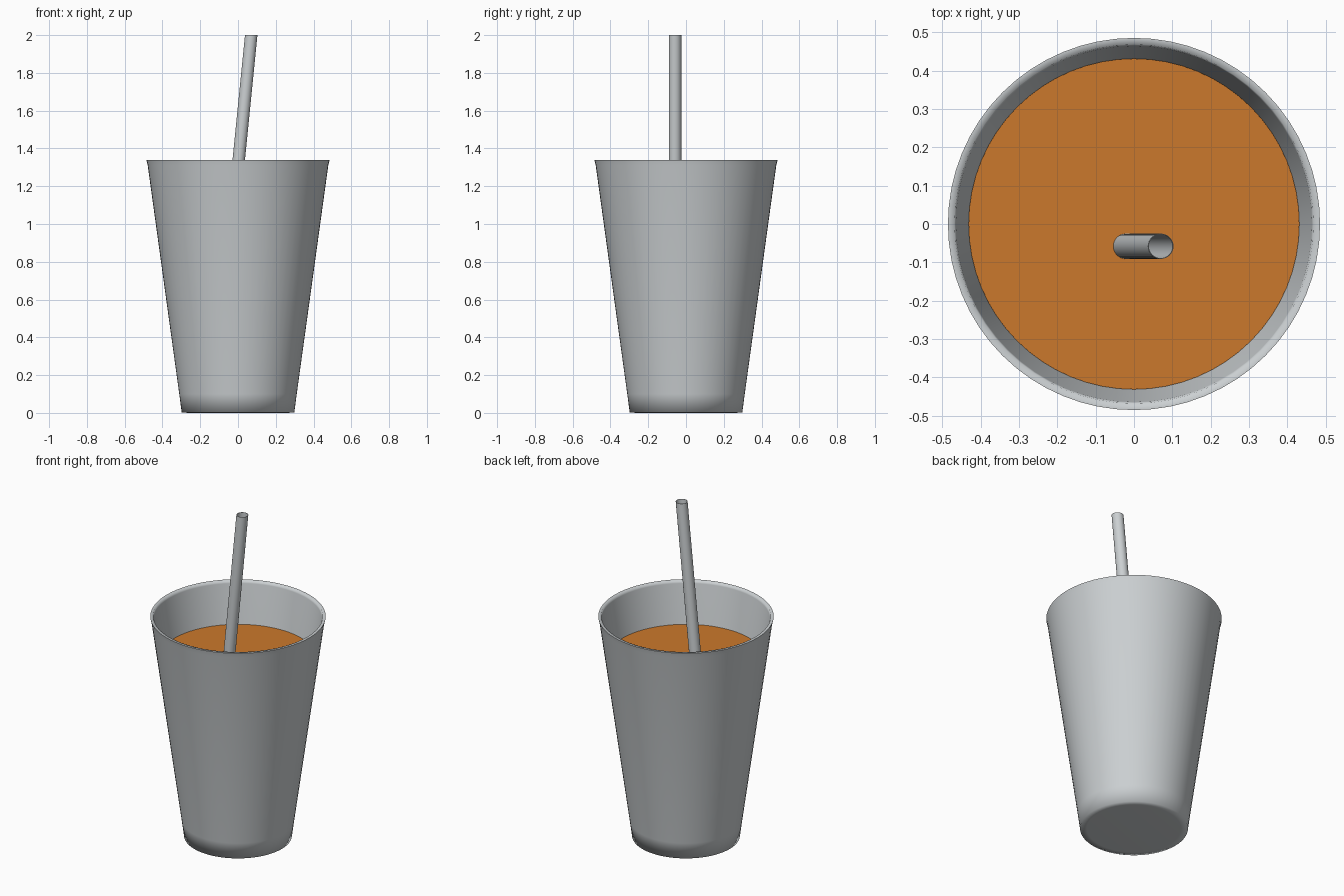
import bpy, bmesh, math
from mathutils import Matrix

if "Cube" in bpy.data.objects:
    bpy.data.objects.remove(bpy.data.objects["Cube"])


def material(name, rgb):
    mat = bpy.data.materials.new(name)
    mat.use_nodes = True
    mat.diffuse_color = (*rgb, 1)
    mat.node_tree.nodes["Principled BSDF"].inputs["Base Color"].default_value = (*rgb, 1)
    return mat


def lathe(name, profile, segments, mat, closed=False):
    """Revolve (radius, height) points; a zero radius becomes a pole."""
    bm = bmesh.new()
    rings = []
    for r, z in profile:
        count = segments if r > 0 else 1
        rings.append([bm.verts.new((r * math.cos(math.tau * i / count),
                                    r * math.sin(math.tau * i / count), z))
                      for i in range(count)])
    pairs = list(zip(rings, rings[1:]))
    if closed:
        pairs.append((rings[-1], rings[0]))
    for a, b in pairs:
        for i in range(segments):
            j = (i + 1) % segments
            corners = [a[i % len(a)], a[j % len(a)], b[j % len(b)], b[i % len(b)]]
            bm.faces.new(list(dict.fromkeys(corners)))
    bmesh.ops.recalc_face_normals(bm, faces=bm.faces)
    mesh = bpy.data.meshes.new(name)
    bm.to_mesh(mesh)
    bm.free()
    mesh.materials.append(mat)
    obj = bpy.data.objects.new(name, mesh)
    bpy.context.collection.objects.link(obj)
    return obj


def smooth(obj, angle):
    bpy.ops.object.select_all(action="DESELECT")
    obj.select_set(True)
    bpy.context.view_layer.objects.active = obj
    bpy.ops.object.shade_smooth_by_angle(angle=math.radians(angle))


grey = material("pale grey", (0.60, 0.63, 0.645))
orange = material("orange drink", (0.60, 0.19, 0.025))

# Cup: tapered wall with thickness, softly shaded where it meets the base
cup = lathe("cup", [(0, 0), (0.26, 0), (0.298, 0.002), (0.311, 0.1), (0.478, 1.31),
                    (0.485, 1.34), (0.468, 1.34), (0.464, 1.325), (0.296, 0.1),
                    (0.285, 0.03), (0, 0.03)], 64, grey)
smooth(cup, 100)

# Drink filling the cup to just below the rim
drink = lathe("drink", [(0, 0.032), (0.28, 0.032), (0.295, 0.1),
                        (0.431, 1.09), (0, 1.09)], 64, orange)
smooth(drink, 30)

# Straw: thin hollow tube leaning to the side, with level ends
straw = lathe("straw", [(0.033, 0.05), (0.033, 2), (0.031, 2), (0.031, 0.05)],
              32, grey, closed=True)
lean = Matrix.Identity(4)
lean[0][2] = 0.1
straw.data.transform(Matrix.Translation((-0.13, -0.058, 0)) @ lean)
smooth(straw, 40)
